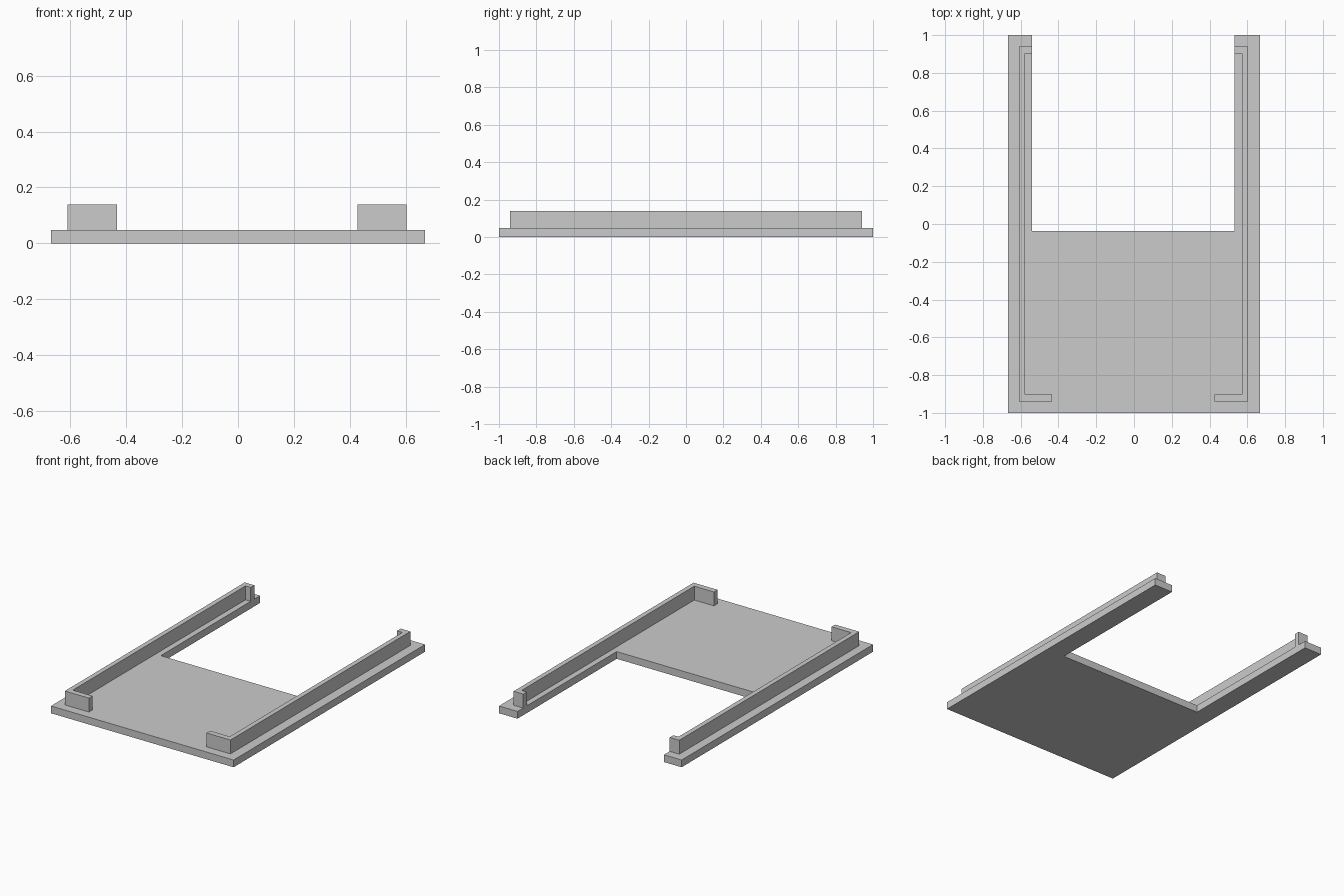
import bpy
import bmesh

cube = bpy.data.objects.get("Cube")
if cube:
    bpy.data.objects.remove(cube, do_unlink=True)

grey = bpy.data.materials.new("plain grey")
grey.use_nodes = True
colour = (0.6, 0.6, 0.6, 1)
grey.diffuse_color = colour
grey.node_tree.nodes["Principled BSDF"].inputs["Base Color"].default_value = colour


def extrude_outline(name, outline, bottom, top):
    """Make a solid prism from a flat outline."""
    bm = bmesh.new()
    face = bm.faces.new([bm.verts.new((x, y, bottom)) for x, y in outline])
    result = bmesh.ops.extrude_face_region(bm, geom=[face])
    verts = [v for v in result["geom"] if isinstance(v, bmesh.types.BMVert)]
    bmesh.ops.translate(bm, verts=verts, vec=(0, 0, top - bottom))
    bmesh.ops.recalc_face_normals(bm, faces=bm.faces)
    mesh = bpy.data.meshes.new(name)
    bm.to_mesh(mesh)
    bm.free()
    mesh.materials.append(grey)
    obj = bpy.data.objects.new(name, mesh)
    bpy.context.collection.objects.link(obj)
    return obj


WIDTH, LENGTH = 0.668, 1.0
PLATE_TOP, RAIL_TOP = 0.048, 0.14
CENTRE = -0.003          # middle of the notch and of the rail pair
NOTCH, NOTCH_Y = 0.536, -0.037

# Base plate with two long arms around a square notch
extrude_outline("base_plate", [
    (-WIDTH, -LENGTH), (WIDTH, -LENGTH), (WIDTH, LENGTH),
    (CENTRE + NOTCH, LENGTH), (CENTRE + NOTCH, NOTCH_Y),
    (CENTRE - NOTCH, NOTCH_Y), (CENTRE - NOTCH, LENGTH), (-WIDTH, LENGTH),
], 0, PLATE_TOP)

# Bracket-shaped rails: long wall, long front return, short back return
OUTER, INNER, FRONT_TIP = 0.606, 0.574, 0.43
END, INNER_END = 0.94, 0.902
rail = [
    (FRONT_TIP, -END), (OUTER, -END), (OUTER, END), (NOTCH, END),
    (NOTCH, INNER_END), (INNER, INNER_END), (INNER, -INNER_END),
    (FRONT_TIP, -INNER_END),
]
for name, side in (("left_rail", 1), ("right_rail", -1)):
    extrude_outline(name, [(CENTRE + side * x, y) for x, y in rail],
                    PLATE_TOP, RAIL_TOP)
